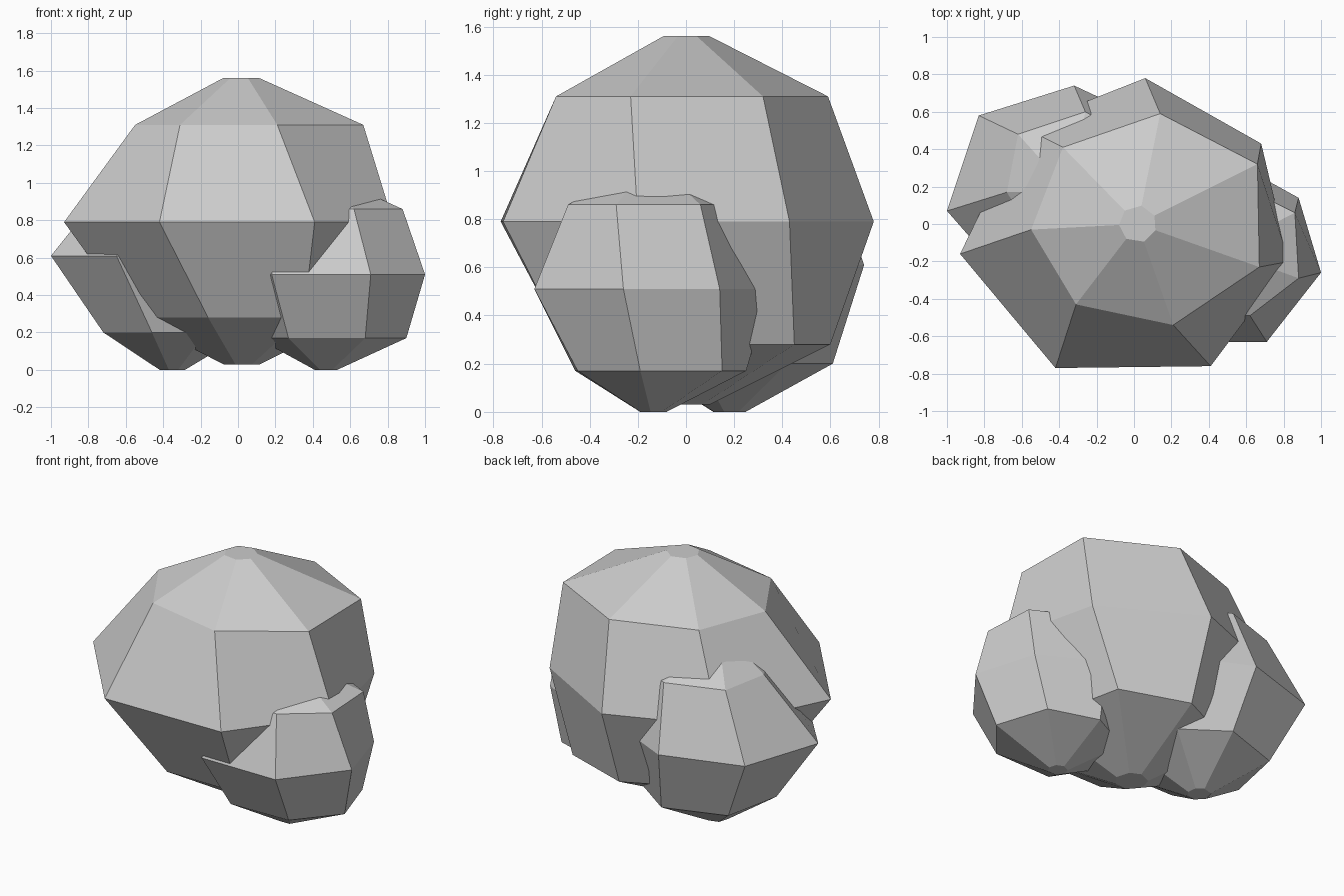
import bpy, math

def lump(name, centre, cap_radius, heights, lower, middle, upper):
    """Seven-sided faceted boulder: small cap, three rings, small cap."""
    cx, cy = centre
    n = len(middle)

    def cap(ring):
        pts = []
        for x, y in ring:
            a = math.atan2(y - cy, x - cx)
            pts.append((cx + cap_radius * math.cos(a), cy + cap_radius * math.sin(a)))
        return pts

    rings = [cap(lower), lower, middle, upper, cap(upper)]
    verts = [(x, y, z) for ring, z in zip(rings, heights) for x, y in ring]
    faces = [[r * n + i, r * n + (i + 1) % n, (r + 1) * n + (i + 1) % n, (r + 1) * n + i]
             for r in range(4) for i in range(n)]
    faces.append(list(range(n))[::-1])
    faces.append([4 * n + i for i in range(n)])
    mesh = bpy.data.meshes.new(name)
    mesh.from_pydata(verts, [], faces)
    mesh.update()
    obj = bpy.data.objects.new(name, mesh)
    bpy.context.collection.objects.link(obj)
    return obj

# Large central lump (rings run counter-clockwise from the left point)
lump("main_lump", (0.02, 0.0), 0.10, (0.03, 0.28, 0.79, 1.31, 1.56),
     [(-0.56, -0.10), (-0.16, -0.50), (0.35, -0.50), (0.62, -0.12),
      (0.50, 0.45), (0.06, 0.60), (-0.40, 0.38)],
     [(-0.93, -0.16), (-0.42, -0.77), (0.41, -0.76), (0.83, -0.20),
      (0.68, 0.43), (0.06, 0.78), (-0.60, 0.52)],
     [(-0.55, -0.03), (-0.31, -0.43), (0.21, -0.54), (0.67, -0.23),
      (0.66, 0.32), (0.14, 0.59), (-0.38, 0.41)])

# Small lump at the right
lump("right_lump", (0.47, -0.14), 0.06, (0.0, 0.17, 0.51, 0.86, 1.02),
     [(0.10, -0.20), (0.27, -0.46), (0.68, -0.45), (0.90, -0.19),
      (0.79, 0.15), (0.47, 0.25), (0.18, 0.10)],
     [(-0.05, -0.22), (0.18, -0.63), (0.71, -0.63), (1.00, -0.26),
      (0.88, 0.14), (0.50, 0.35), (0.10, 0.18)],
     [(0.10, -0.20), (0.28, -0.47), (0.62, -0.49), (0.88, -0.29),
      (0.86, 0.06), (0.50, 0.24), (0.20, 0.10)])

# Small lump at the back left
lump("left_lump", (-0.35, 0.18), 0.07, (0.0, 0.20, 0.61, 1.01, 1.20),
     [(-0.72, 0.10), (-0.46, -0.20), (-0.17, -0.20), (0.05, 0.05),
      (0.02, 0.42), (-0.25, 0.61), (-0.64, 0.48)],
     [(-1.00, 0.07), (-0.65, -0.33), (-0.13, -0.36), (0.20, 0.00),
      (0.15, 0.52), (-0.32, 0.74), (-0.83, 0.58)],
     [(-0.68, 0.17), (-0.50, -0.12), (-0.20, -0.20), (0.05, 0.05),
      (0.05, 0.42), (-0.26, 0.60), (-0.62, 0.48)])
